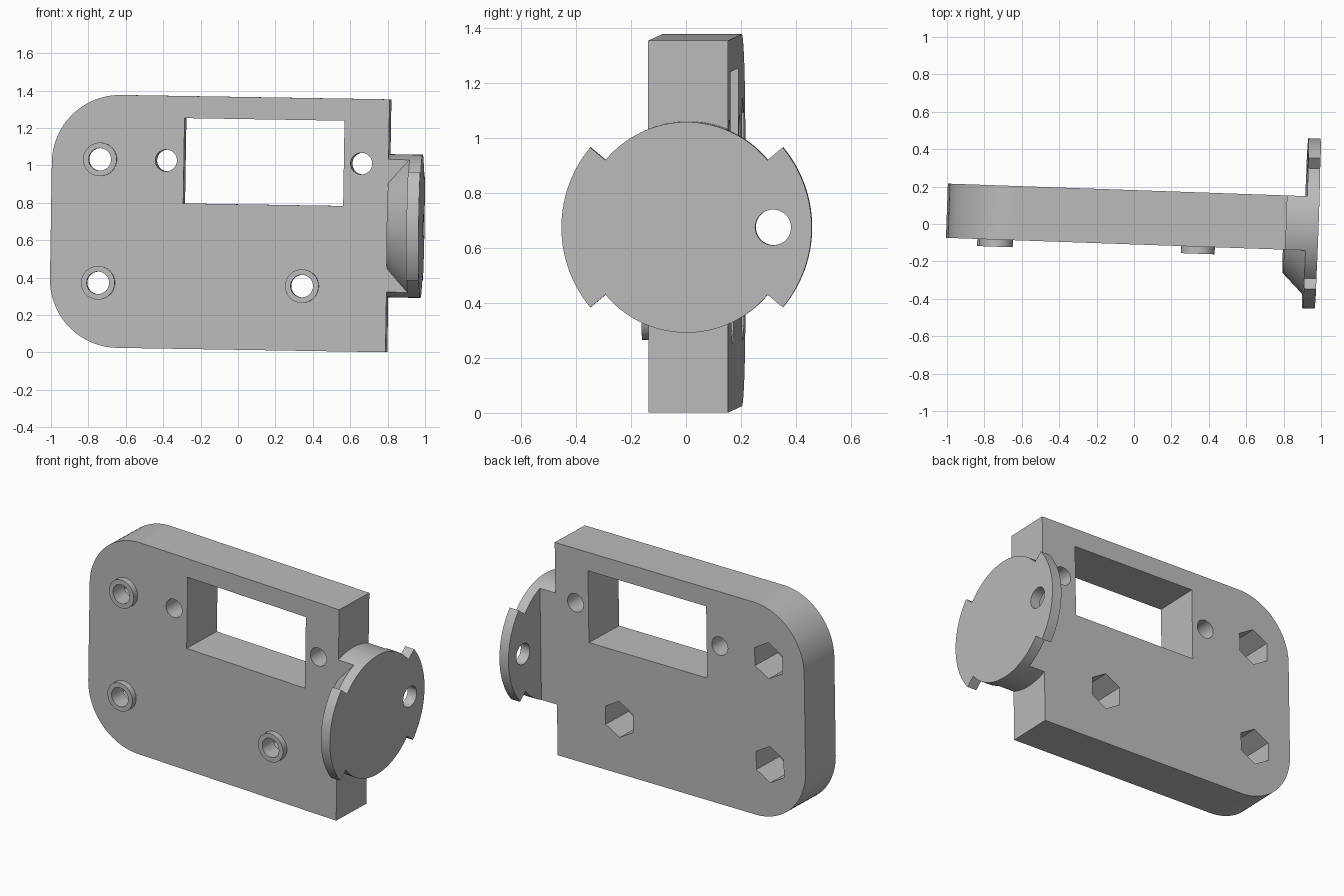
import bpy, bmesh
from math import sin, cos, radians, degrees, asin, sqrt, pi
from mathutils import Matrix, Vector

if "Cube" in bpy.data.objects:
    bpy.data.objects.remove(bpy.data.objects["Cube"])

grey = bpy.data.materials.new("plain_grey")
grey.use_nodes = True
colour = (0.5, 0.5, 0.5, 1)
grey.diffuse_color = colour
grey.node_tree.nodes["Principled BSDF"].inputs["Base Color"].default_value = colour

# The whole bracket leans slightly
LEAN = (Matrix.Translation((0, 0.036, 0.69))
        @ Matrix.Rotation(radians(-2), 4, 'Z')
        @ Matrix.Rotation(radians(0.93), 4, 'Y'))

HALF_T, HALF_H = 0.145, 0.676      # plate half thickness and half height
LEFT, RIGHT = -0.996, 0.805        # plate ends
CORNER = 0.365
CORE_R, WING_R = 0.383, 0.455      # disc radii
DISC_X0, DISC_X1 = 0.917, 0.982


def arc(cx, cy, r, a0, a1, n):
    steps = [radians(a0 + (a1 - a0) * i / n) for i in range(n + 1)]
    return [(cx + r * cos(a), cy + r * sin(a)) for a in steps]


def ring(cx, cy, r, n, start=0):
    return arc(cx, cy, r, start, start + 360, n)[:-1]


def prism(name, profile, axis, a, b):
    """Extrude a 2D profile along y (profile is x, z) or x (profile is y, z)."""
    place = (lambda p, d: (p[0], d, p[1])) if axis == 'Y' else (lambda p, d: (d, p[0], p[1]))
    bm = bmesh.new()
    face = bm.faces.new([bm.verts.new(place(p, a)) for p in profile])
    new = bmesh.ops.extrude_face_region(bm, geom=[face])["geom"]
    shift = Vector(place((0, 0), b - a))
    bmesh.ops.translate(bm, verts=[v for v in new if isinstance(v, bmesh.types.BMVert)], vec=shift)
    return finish(name, bm)


def finish(name, bm):
    bmesh.ops.recalc_face_normals(bm, faces=bm.faces)
    mesh = bpy.data.meshes.new(name)
    bm.to_mesh(mesh)
    bm.free()
    mesh.materials.append(grey)
    ob = bpy.data.objects.new(name, mesh)
    bpy.context.collection.objects.link(ob)
    return ob


def cut(ob, cutters):
    """Subtract the cutters, bake the result and remove them."""
    for c in cutters:
        mod = ob.modifiers.new("cut", 'BOOLEAN')
        mod.operation, mod.solver, mod.object = 'DIFFERENCE', 'EXACT', c
    bpy.context.view_layer.update()
    baked = bpy.data.meshes.new_from_object(ob.evaluated_get(bpy.context.evaluated_depsgraph_get()))
    ob.modifiers.clear()
    ob.data = baked
    for c in cutters:
        bpy.data.objects.remove(c)


def hole(x, z, r, n=40, y0=-0.5, y1=0.5, start=0):
    return prism("cutter", ring(x, z, r, n, start), 'Y', y0, y1)


# Plate with two large rounded corners
outline = [(RIGHT, -HALF_H), (RIGHT, HALF_H)]
outline += arc(LEFT + CORNER, HALF_H - CORNER, CORNER, 90, 180, 24)
outline += arc(LEFT + CORNER, CORNER - HALF_H, CORNER, 180, 270, 24)
plate = prism("mounting_plate", outline, 'Y', -HALF_T, HALF_T)

# Window, its two screw holes, and bolt holes with hexagonal nut pockets
window = [(-0.29, 0.102), (0.566, 0.102), (0.566, 0.558), (-0.29, 0.558)]
cutters = [prism("cutter", window, 'Y', -0.5, 0.5)]
cutters += [hole(x, 0.33, 0.058) for x in (-0.385, 0.66)]
bolts = [(-0.738, 0.33), (-0.738, -0.33), (0.353, -0.33)]
for x, z in bolts:
    cutters.append(hole(x, z, 0.06))
    cutters.append(hole(x, z, 0.115, 6, HALF_T - 0.22, 0.5, 30))
cut(plate, cutters)
parts = [plate]

# Raised bosses on the front
for i, (x, z) in enumerate(bolts):
    boss = prism(f"bolt_boss_{i + 1}", ring(x, z, 0.09, 40), 'Y', -HALF_T - 0.038, -HALF_T)
    cut(boss, [hole(x, z, 0.06)])
    parts.append(boss)

# Collar joining the plate to the disc
half = degrees(asin(HALF_T / CORE_R))
slab = arc(0, 0, CORE_R, 90 - half, 90 + half, 12) + arc(0, 0, CORE_R, 270 - half, 270 + half, 12)
parts.append(prism("disc_collar", slab, 'X', RIGHT, DISC_X0))

# Conical gusset on the front side only
bm = bmesh.new()
bmesh.ops.create_cone(bm, cap_ends=True, segments=96, radius1=0.27, radius2=CORE_R,
                      depth=DISC_X0 - RIGHT)
bm.transform(Matrix.Translation(((RIGHT + DISC_X0) / 2, 0, 0)) @ Matrix.Rotation(pi / 2, 4, 'Y'))
bmesh.ops.bisect_plane(bm, geom=bm.verts[:] + bm.edges[:] + bm.faces[:],
                       plane_co=(0, -HALF_T, 0), plane_no=(0, 1, 0), clear_outer=True)
bmesh.ops.holes_fill(bm, edges=[e for e in bm.edges if e.is_boundary])
parts.append(finish("cone_gusset", bm))

# End disc with two wider wings and an off-centre hole
profile = []
for start, r in ((-39.7, WING_R), (39.7, CORE_R), (140.3, WING_R), (219.7, CORE_R)):
    span = 79.4 if r == WING_R else 100.6
    profile += arc(0, 0, r, start, start + span, 28)
disc = prism("end_disc", profile, 'X', DISC_X0, DISC_X1)
cut(disc, [prism("cutter", ring(0.315, 0, 0.065, 40), 'X', 0.5, 1.5)])
parts.append(disc)

# Lean every part and smooth the curved walls
bpy.ops.object.select_all(action='DESELECT')
for ob in parts:
    ob.data.transform(LEAN)
    ob.select_set(True)
bpy.context.view_layer.objects.active = plate
bpy.ops.object.shade_smooth_by_angle(angle=radians(25))
